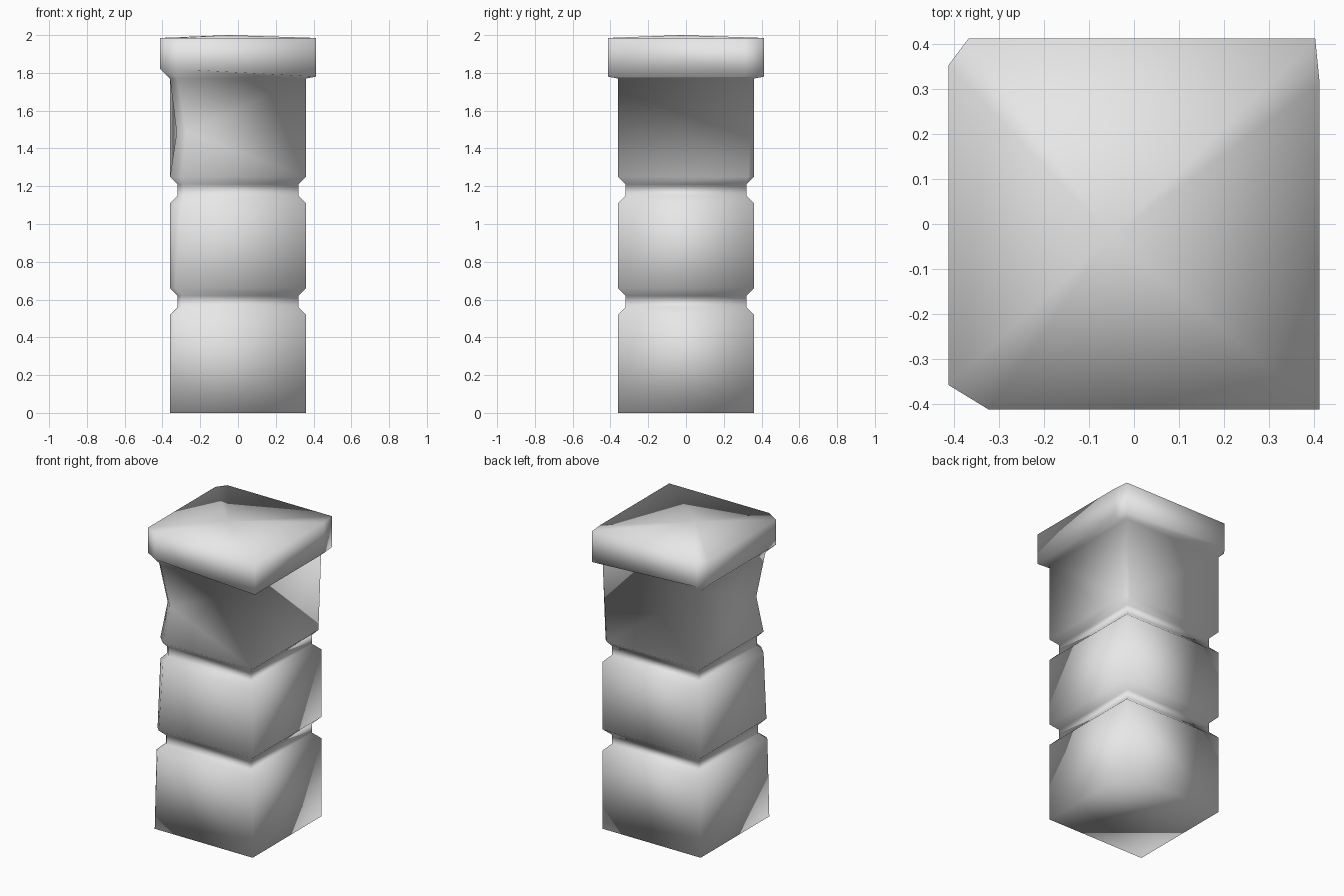
import bpy
import bmesh
from mathutils import Vector

if "Cube" in bpy.data.objects:
    bpy.data.objects.remove(bpy.data.objects["Cube"], do_unlink=True)

stone = bpy.data.materials.new("pale grey stone")
stone.use_nodes = True
stone.diffuse_color = (0.8, 0.8, 0.8, 1)
stone.node_tree.nodes["Principled BSDF"].inputs["Base Color"].default_value = (0.8, 0.8, 0.8, 1)

# Corner order, seen from above, anticlockwise from front right
CORNERS = [(1, -1), (1, 1), (-1, 1), (-1, -1)]


def add_ring(bm, z, half, cuts, tilt=0):
    """Square ring of eight points; each corner is cut by (x, y) amounts."""
    ring = []
    for (sx, sy), (cx, cy) in zip(CORNERS, cuts):
        pair = [(sx * (half - cx), sy * half), (sx * half, sy * (half - cy))]
        if sx * sy < 0:
            ring_pair = pair
        else:
            ring_pair = pair[::-1]
        for x, y in ring_pair:
            ring.append(bm.verts.new((x, y, z - tilt * sx)))
    return ring


def worn(front, back=0.0):
    return [(0, 0), (back, back), (0, 0), (front, front)]


cap_cuts = [(0, 0), (0.01, 0.1), (0.045, 0.06), (0.09, 0.055)]
# Height, half width, corner cuts, tilt: three blocks, two grooves and the cap
profile = [
    (0.00, 0.36, worn(0.0), 0),
    (0.52, 0.36, worn(0.02), 0),
    (0.56, 0.32, worn(0.02), 0),
    (0.62, 0.32, worn(0.02), 0),
    (0.66, 0.36, worn(0.03), 0),
    (1.11, 0.36, worn(0.06), 0),
    (1.15, 0.32, worn(0.03), 0),
    (1.21, 0.32, worn(0.03), 0),
    (1.25, 0.36, worn(0.06, 0.03), 0),
    (1.77, 0.36, worn(0.04), 0),
    (1.80, 0.412, cap_cuts, 0.02),
    (1.985, 0.412, cap_cuts, 0),
]

bm = bmesh.new()
rings = [add_ring(bm, *row) for row in profile]
bm.faces.new(rings[0][::-1])
for low, high in zip(rings, rings[1:]):
    for i in range(8):
        j = (i + 1) % 8
        bm.faces.new((low[i], low[j], high[j], high[i]))

# Slightly domed top
apex = bm.verts.new((-0.05, -0.03, 2.0))
for i in range(8):
    bm.faces.new((rings[-1][i], rings[-1][(i + 1) % 8], apex))

# Dent in the front corner of the upper block
for i in (6, 7):
    foot = rings[8][i]
    edge = bm.edges.get((foot, rings[9][i]))
    _, dent = bmesh.utils.edge_split(edge, foot, 0.45)
    dent.co += Vector((0.035, 0.035, 0))

bmesh.ops.remove_doubles(bm, verts=bm.verts[:], dist=0.0005)
bmesh.ops.recalc_face_normals(bm, faces=bm.faces[:])
bmesh.ops.triangulate(bm, faces=bm.faces[:])
for face in bm.faces:
    face.smooth = True

mesh = bpy.data.meshes.new("stone_pillar")
bm.to_mesh(mesh)
bm.free()
mesh.materials.append(stone)
pillar = bpy.data.objects.new("stone_pillar", mesh)
bpy.context.collection.objects.link(pillar)
